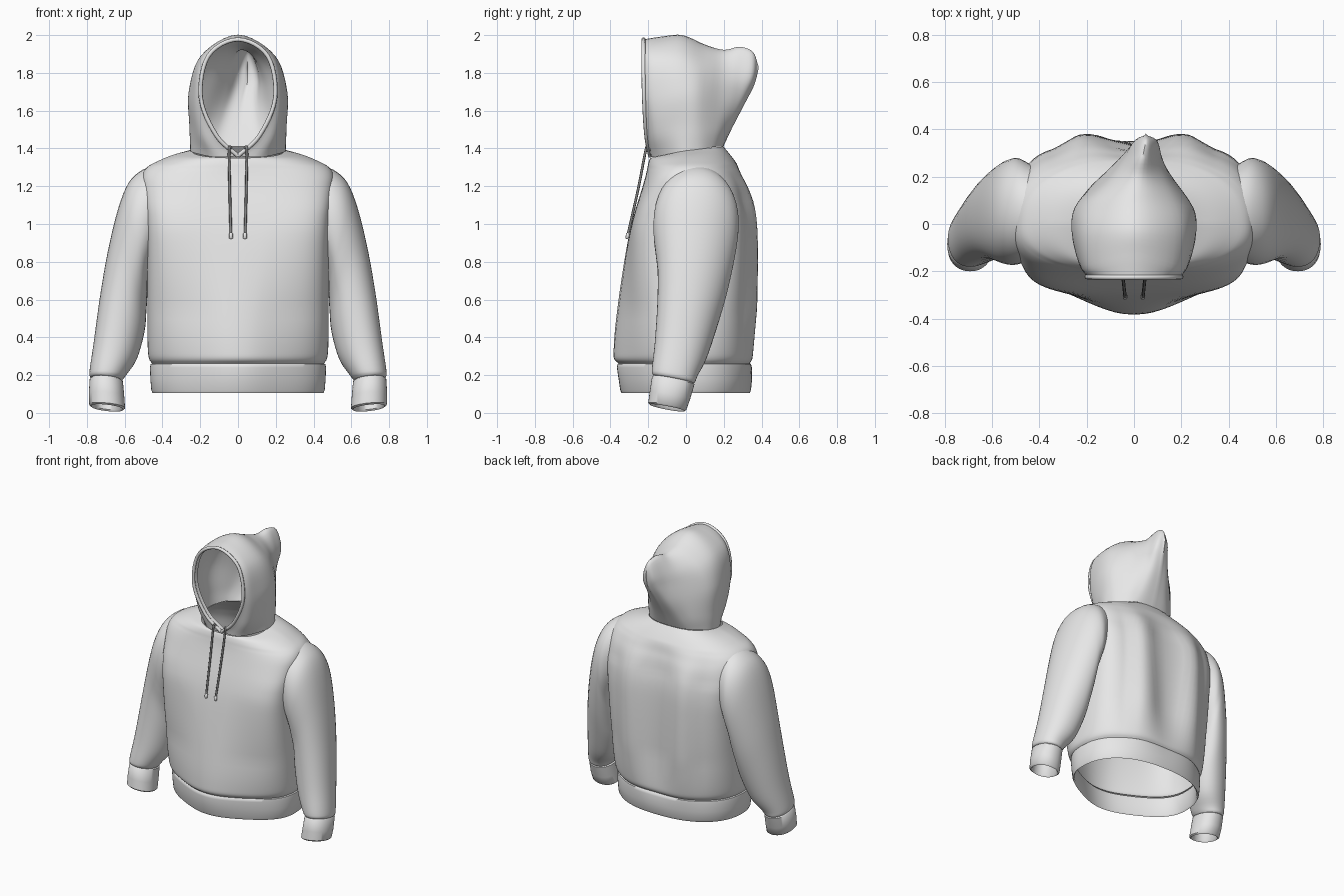
import bpy, bmesh, math
from mathutils import Vector

if "Cube" in bpy.data.objects:
    bpy.data.objects.remove(bpy.data.objects["Cube"])


def flat(name, v):
    m = bpy.data.materials.new(name)
    m.diffuse_color = (v, v, v, 1)
    m.use_nodes = True
    m.node_tree.nodes["Principled BSDF"].inputs["Base Color"].default_value = m.diffuse_color
    return m


fabric = flat("light grey fabric", 0.85)
cord = flat("dark grey cord", 0.22)


def spline(pts, n):
    """Catmull-Rom through tuples of any size, n steps per span."""
    P = [Vector(p) for p in pts]
    P = [2 * P[0] - P[1]] + P + [2 * P[-1] - P[-2]]
    out = []
    for i in range(1, len(P) - 2):
        a, b, c, d = P[i - 1:i + 3]
        for k in range(n):
            t = k / n
            out.append(0.5 * (2 * b + (c - a) * t + (2 * a - 5 * b + 4 * c - d) * t * t
                              + (3 * b - a - 3 * c + d) * t ** 3))
    return out + [P[-2]]


def loft(name, rings, closed=True, cut=None, angle=50, mat=fabric):
    bm = bmesh.new()
    rows = [[bm.verts.new(p) for p in r] for r in rings]
    n = len(rows[0])
    for a, b in zip(rows, rows[1:]):
        for i in range(n if closed else n - 1):
            j = (i + 1) % n
            bm.faces.new((a[i], a[j], b[j], b[i]))
    bmesh.ops.remove_doubles(bm, verts=bm.verts, dist=0.0008)
    if cut:
        gone = [f for f in bm.faces if cut(f.calc_center_median())]
        bmesh.ops.delete(bm, geom=gone, context='FACES')
    bmesh.ops.recalc_face_normals(bm, faces=bm.faces)
    me = bpy.data.meshes.new(name)
    bm.to_mesh(me)
    bm.free()
    me.materials.append(mat)
    ob = bpy.data.objects.new(name, me)
    bpy.context.collection.objects.link(ob)
    bpy.ops.object.select_all(action='DESELECT')
    ob.select_set(True)
    bpy.context.view_layer.objects.active = ob
    bpy.ops.object.shade_smooth_by_angle(angle=math.radians(angle))
    return ob


def tube(name, pts, radii, mat=fabric, sides=8):
    rings = []
    for i, p in enumerate(pts):
        t = (Vector(pts[min(i + 1, len(pts) - 1)]) - Vector(pts[max(i - 1, 0)])).normalized()
        u = t.cross(Vector((0, 1, 0.01))).normalized()
        v = t.cross(u)
        rings.append([Vector(p) + radii[i] * (math.cos(a) * u + math.sin(a) * v)
                      for a in (2 * math.pi * k / sides for k in range(sides))])
    return loft(name, rings, mat=mat)


def power(v, n):
    return math.copysign(abs(v) ** (2 / n), v)


def clamp(v):
    return min(1, max(0, v))


# Torso: rows are height, half width, front y, back y, drop at front, rise at back
def torso_ring(row, N=112):
    z, w, yf, yb, df, rb = row
    n = 2.3 + 2.0 * clamp((z - .25) / .7) - 1.9 * clamp((z - 1.08) / .22)
    belly = 0.2 * clamp((1.0 - z) / .45)
    spine = clamp((1.32 - z) / .2) * clamp((z - .2) / .35)
    ring = []
    for k in range(N):
        a = 2 * math.pi * k / N
        x, s = w * power(math.cos(a), n), power(math.sin(a), n)
        zz = z + (rb * s if s > 0 else df * s)
        if s > 0:  # hollow of the spine and full shoulder blades
            y = yb * s + s * spine * (0.016 * math.exp(-((abs(x) - .2) / .08) ** 2)
                                      - 0.035 * math.exp(-(x / .11) ** 2)
                                      - 0.03 * clamp((abs(x) - .24) / .1))
        else:      # pouched belly
            y = -yf * s * (1 - belly + belly * math.exp(-(x / .24) ** 2))
        ring.append((x, y, zz))
    return ring


torso_rows = [
    (0.262, .455, -.357, .343, 0, 0), (0.285, .47, -.38, .357, 0, 0),
    (0.33, .477, -.383, .362, 0, 0), (0.45, .48, -.375, .366, 0, 0),
    (0.65, .48, -.35, .37, 0, 0), (0.9, .482, -.31, .368, 0, 0),
    (1.05, .49, -.275, .358, 0, 0), (1.18, .505, -.235, .328, 0, 0),
    (1.25, .508, -.215, .30, 0, 0), (1.30, .482, -.205, .28, .005, 0),
    (1.335, .42, -.2, .258, .015, 0), (1.367, .34, -.193, .23, .025, .005),
    (1.39, .245, -.187, .198, .04, .02)]
loft("torso", [torso_ring(r) for r in spline(torso_rows, 4)],
     cut=lambda c: abs(c.x) > 0.46 and 0.82 < c.z < 1.17 and -0.1 < c.y < 0.18)

# Ribbed waistband with a folded inner side
band_rows = [(0.25, .448, -.345, .332, 0, 0), (0.115, .443, -.333, .328, 0, 0),
             (0.105, .452, -.341, .337, 0, 0), (0.12, .459, -.348, .344, 0, 0),
             (0.18, .464, -.357, .350, 0, 0), (0.24, .466, -.366, .353, 0, 0),
             (0.258, .463, -.363, .35, 0, 0), (0.263, .453, -.355, .342, 0, 0)]
loft("waistband", [torso_ring(r) for r in band_rows])


# Sleeves: rows are outer x, z, inner x, z, front y, back y, forward lean
def sleeve_ring(row, side, N=40):
    ox, oz, ix, iz, yf, yb, lean = row
    ring = []
    for k in range(N):
        a = 2 * math.pi * k / N
        c, s = power(math.cos(a), 2.15), power(math.sin(a), 2.15)
        ring.append((side * ((ox + ix) / 2 + (ox - ix) / 2 * c),
                     (yf + yb) / 2 + (yb - yf) / 2 * s,
                     (oz + iz) / 2 + (oz - iz) / 2 * c - lean * s))
    return ring


sleeve_rows = [
    (.42, 1.315, .45, .80, -.15, .25, 0), (.505, 1.287, .472, .74, -.17, .278, 0),
    (.578, 1.22, .48, .68, -.172, .272, .01), (.635, 1.08, .48, .62, -.163, .252, .03),
    (.69, .85, .485, .54, -.15, .215, .05), (.73, .62, .495, .43, -.152, .168, .05),
    (.763, .38, .535, .29, -.165, .11, .04), (.785, .23, .59, .205, -.18, .062, .02),
    (.785, .195, .61, .178, -.178, .05, .02), (.775, .183, .62, .168, -.168, .038, .02)]
cuff_rows = [
    (.775, .187, .62, .172, -.168, .038, .02), (.785, .178, .609, .165, -.18, .045, .02),
    (.79, .10, .602, .085, -.192, .022, .02), (.788, .045, .598, .025, -.2, .002, .018),
    (.778, .036, .608, .017, -.19, -.008, .017), (.770, .045, .616, .027, -.182, -.014, .017),
    (.765, .16, .622, .15, -.165, .025, .02)]
for side, label in ((1, "right"), (-1, "left")):
    loft(label + "_sleeve", [sleeve_ring(r, side) for r in spline(sleeve_rows, 4)])
    loft(label + "_cuff", [sleeve_ring(r, side) for r in cuff_rows])

# Hood: half arches from the neck up to the centre seam, front to back
hood_half = [
    [(0, -.19, 1.36), (.115, -.21, 1.47), (.197, -.222, 1.67), (.157, -.225, 1.89), (0, -.225, 1.977)],
    [(.13, -.168, 1.355), (.2, -.17, 1.48), (.232, -.17, 1.68), (.185, -.17, 1.89), (0, -.13, 1.992)],
    [(.242, -.04, 1.38), (.25, -.05, 1.51), (.26, -.04, 1.70), (.195, -.03, 1.89), (0, -.02, 2.0)],
    [(.243, .06, 1.39), (.25, .06, 1.51), (.245, .07, 1.70), (.17, .085, 1.86), (0, .1, 1.95)],
    [(.2, .13, 1.405), (.185, .16, 1.51), (.16, .18, 1.67), (.105, .195, 1.83), (0, .2, 1.922)],
    [(.15, .17, 1.41), (.125, .21, 1.51), (.1, .26, 1.66), (.07, .28, 1.82), (0, .285, 1.938)],
    [(.09, .19, 1.41), (.075, .235, 1.51), (.06, .30, 1.65), (.045, .355, 1.80), (0, .355, 1.91)],
    [(0, .198, 1.41), (0, .245, 1.51), (0, .31, 1.635), (0, .363, 1.74), (0, .385, 1.83)]]


def arch(half):
    """Mirror a half arch and let the rear peak flop to one side."""
    half = [Vector(p) for p in half]
    full = spline(half + [Vector((-p.x, p.y, p.z)) for p in half[-2::-1]], 6)
    return [p + Vector((0.05 * clamp((p.y - .1) / .25) * clamp((p.z - 1.45) / .3), 0, 0))
            for p in full]


columns = [spline([row[i] for row in hood_half], 5) for i in range(5)]
loft("hood", [arch([c[k] for c in columns]) for k in range(len(columns[0]))], closed=False)

# Stitched hem round the face opening with its inner facing
rim = arch(hood_half[0])
tube("hood_hem", rim, [0.011] * len(rim))
inner = [Vector((p.x * .95, p.y + .035, 1.68 + (p.z - 1.68) * .97)) for p in rim]
loft("hood_facing", [rim, inner], closed=False)

# Drawstrings with thicker tips
for side, label in ((1, "right"), (-1, "left")):
    path = spline([(side * .035, -.2, 1.40), (side * .047, -.212, 1.395),
                   (side * .044, -.25, 1.2), (side * .04, -.288, 1.03),
                   (side * .037, -.312, .925)], 5)
    tube(label + "_drawstring", path, [.007] * len(path), cord)
    tip = [(side * .037, -.306, .955), (side * .037, -.307, .95),
           (side * .037, -.311, .925), (side * .037, -.312, .92)]
    tube(label + "_drawstring_tip", tip, [.004, .010, .010, .004])
